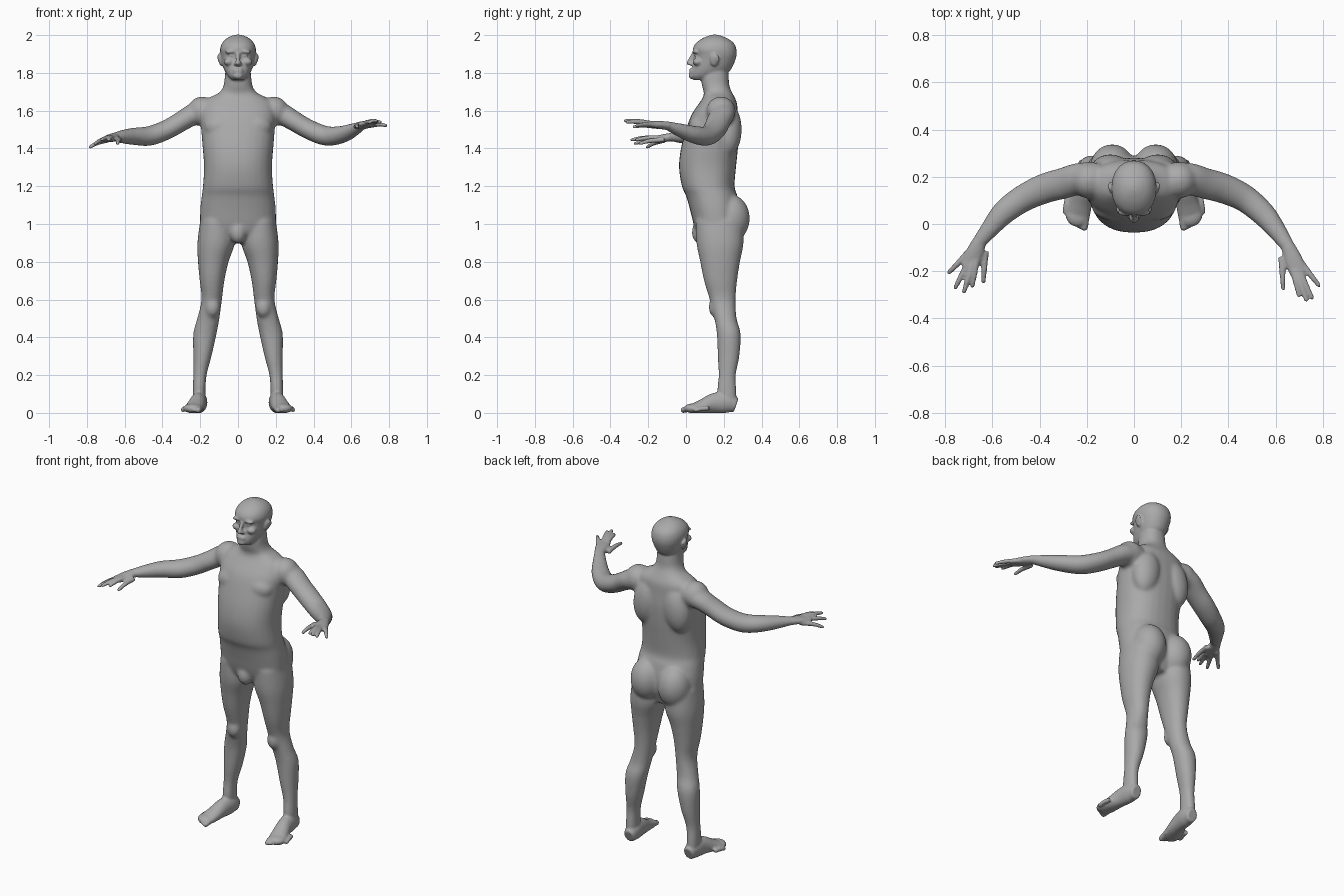
import bpy, bmesh, math
from mathutils import Vector, Matrix

if "Cube" in bpy.data.objects:
    bpy.data.objects.remove(bpy.data.objects["Cube"])

SIDES = 28


def resample(rows, steps=4):
    """Smooth curve through rows of numbers."""
    out = []
    for i in range(len(rows) - 1):
        a, b = rows[max(i - 1, 0)], rows[i]
        c, d = rows[i + 1], rows[min(i + 2, len(rows) - 1)]
        for s in range(steps):
            t = s / steps
            out.append([q + t / 2 * (r - p + t * (2 * p - 5 * q + 4 * r - s4 + t * (3 * (q - r) + s4 - p)))
                        for p, q, r, s4 in zip(a, b, c, d)])
    return out + [list(rows[-1])]


def skin_rings(bm, rings):
    loops = [[bm.verts.new(p) for p in ring] for ring in rings]
    for a, b in zip(loops, loops[1:]):
        for i in range(len(a)):
            j = (i + 1) % len(a)
            bm.faces.new((a[i], a[j], b[j], b[i]))
    bm.faces.new(loops[0][::-1])
    bm.faces.new(loops[-1])


def oval(power=2.0):
    for i in range(SIDES):
        a = 2 * math.pi * i / SIDES
        c, s = math.cos(a), math.sin(a)
        yield (math.copysign(abs(c) ** (2 / power), c),
               math.copysign(abs(s) ** (2 / power), s))


def stack(bm, rows, power=2.0, side=1):
    """Horizontal slices: height, x min, x max, y front, y back."""
    rings = []
    for z, x0, x1, y0, y1 in resample(rows):
        rings.append([(side * ((x0 + x1) / 2 + c * (x1 - x0) / 2),
                       (y0 + y1) / 2 + s * (y1 - y0) / 2, z) for c, s in oval(power)])
    skin_rings(bm, rings)


def blob(bm, centre, size, side=1, tilt=0):
    x, y, z = centre
    m = (Matrix.Translation((side * x, y, z)) @ Matrix.Rotation(side * tilt, 4, 'Y')
         @ Matrix.Diagonal((*size, 1)))
    bmesh.ops.create_uvsphere(bm, u_segments=24, v_segments=16, radius=1, matrix=m)


def tube(bm, rows, side=1):
    """Path points with a horizontal and a vertical radius, rounded at the end."""
    rows = resample(rows)
    points = [Vector((side * r[0], r[1], r[2])) for r in rows]
    rings = []
    for i, p in enumerate(points):
        t = (points[min(i + 1, len(points) - 1)] - points[max(i - 1, 0)]).normalized()
        across = t.cross(Vector((0, 0, 1))).normalized()
        up = across.cross(t)
        rings.append([p + across * c * rows[i][3] + up * s * rows[i][4] for c, s in oval()])
    skin_rings(bm, rings)
    blob(bm, points[-1], (rows[-1][3], rows[-1][3], rows[-1][4]))


def fuse(bm, voxel, smoothing):
    """Merge overlapping parts into one smooth skin."""
    bmesh.ops.recalc_face_normals(bm, faces=bm.faces)
    mesh = bpy.data.meshes.new("skin")
    bm.to_mesh(mesh)
    bm.free()
    obj = bpy.data.objects.new("human_body", mesh)
    bpy.context.collection.objects.link(obj)
    remesh = obj.modifiers.new("Fuse", 'REMESH')
    remesh.mode = 'VOXEL'
    remesh.voxel_size = voxel
    relax = obj.modifiers.new("Relax", 'SMOOTH')
    relax.iterations = smoothing
    bpy.context.view_layer.update()
    result = bpy.data.meshes.new_from_object(obj.evaluated_get(bpy.context.evaluated_depsgraph_get()))
    bpy.data.objects.remove(obj)
    return result


# Torso and neck
body = bmesh.new()
torso = [(.9, .1, .1, .25), (.95, .185, .06, .27), (1, .2, .04, .285), (1.08, .2, .02, .285),
         (1.15, .192, 0, .272), (1.2, .186, -.022, .257), (1.3, .18, -.037, .265),
         (1.4, .187, -.027, .275), (1.5, .195, 0, .28), (1.58, .2, .03, .275),
         (1.64, .185, .07, .27), (1.67, .15, .09, .258), (1.695, .1, .095, .245),
         (1.73, .077, .085, .23), (1.78, .07, .08, .226), (1.84, .065, .1, .22)]
stack(body, [(z, -w, w, f, b) for z, w, f, b in torso], 2.3)

# Legs, with the muscle masses of the trunk
leg = [(1.02, .03, .2, .05, .3), (.9, .018, .215, .055, .305), (.8, .05, .212, .075, .286),
       (.7, .072, .203, .095, .271), (.6, .085, .193, .125, .263), (.5, .098, .216, .15, .268),
       (.42, .113, .237, .163, .289), (.3, .14, .237, .168, .283), (.2, .166, .237, .172, .264),
       (.12, .172, .24, .165, .267), (.05, .172, .24, .17, .27)]
for side in (1, -1):
    stack(body, leg, 2.15, side)
    blob(body, (.092, .238, 1.03), (.095, .1, .125), side)        # buttock
    blob(body, (.09, .075, 1.515), (.09, .06, .065), side)        # chest
    blob(body, (.1, .225, 1.5), (.085, .07, .14), side, -.15)     # shoulder blade
    blob(body, (.19, .185, 1.597), (.078, .078, .078), side)      # shoulder
    blob(body, (.135, .155, .56), (.04, .035, .055), side)        # knee
blob(body, (0, .075, .955), (.045, .045, .06))                    # groin

# Arms, raised to slightly different heights
upper_arm = [(.15, .19, 1.6, .07, .065), (.23, .192, 1.583, .068, .058), (.3, .172, 1.543, .066, .053),
             (.38, .15, 1.498, .064, .052), (.47, .108, 1.466, .058, .052)]
left_arm = upper_arm + [(.55, .04, 1.474, .052, .046), (.61, -.035, 1.498, .04, .036),
                        (.652, -.095, 1.52, .031, .024)]
right_arm = upper_arm + [(.55, .05, 1.464, .052, .046), (.61, -.02, 1.462, .04, .036),
                         (.655, -.075, 1.46, .031, .024)]
tube(body, left_arm)
tube(body, right_arm, -1)

bm = bmesh.new()
bm.from_mesh(fuse(body, .009, 8))


# Hands: thumb tip first, then index to little finger
def hand(wrist, tips, side):
    wrist = Vector(wrist)
    tips = [Vector(t) for t in tips]
    middle = wrist.lerp(tips[2].lerp(tips[3], .5), .45)
    tube(bm, [(*wrist, .03, .023), (*wrist.lerp(middle, .55), .038, .02), (*middle, .037, .015)], side)
    for i, tip in enumerate(tips):
        root = wrist.lerp(tip, .3)
        if i == 0:
            root += Vector((-.02, .012, -.003))
        bend = root.lerp(tip, .55) + Vector((0, 0, .006))
        tube(bm, [(*root, .016, .014), (*bend, .0125, .012), (*tip.lerp(root, .05), .0095, .009)], side)


hand(left_arm[-1][:3], [(.632, -.28, 1.515), (.7, -.31, 1.54), (.732, -.33, 1.548),
                        (.757, -.32, 1.54), (.787, -.265, 1.522)], 1)
hand(right_arm[-1][:3], [(.638, -.25, 1.425), (.685, -.268, 1.445), (.722, -.293, 1.445),
                         (.76, -.275, 1.425), (.788, -.21, 1.405)], -1)

# Feet and toes
foot = [(.202, .265, .04, .032, .038), (.204, .215, .055, .042, .056), (.212, .15, .052, .043, .053),
        (.225, .09, .036, .048, .038), (.238, .04, .024, .052, .026)]
for side in (1, -1):
    tube(bm, foot, side)
    for i in range(5):
        r = .017 if i == 0 else .012
        x, y = .207 + .02 * i, -.012 + .004 * i * i
        tube(bm, [(x - .008, y + .07, .024, r, r), (x, y + .03, .022, r, r), (x + .004, y, .015, r, r * .9)], side)

# Head
head = [(1.762, .03, .04, .12), (1.782, .053, .023, .19), (1.81, .07, .027, .232),
        (1.84, .081, .036, .25), (1.87, .088, .043, .262), (1.895, .093, .044, .268),
        (1.925, .095, .036, .267), (1.955, .086, .05, .255), (1.98, .064, .082, .225),
        (1.995, .036, .115, .19), (2.002, .012, .14, .165)]
stack(bm, [(z, -w, w, f, b) for z, w, f, b in head], 2.15)

# Face
tube(bm, [(0, .045, 1.91, .011, .01), (0, .03, 1.88, .011, .012), (0, .016, 1.853, .014, .012)])
blob(bm, (0, .032, 1.785), (.027, .018, .018))                    # chin
for z in (1.806, 1.817):
    blob(bm, (0, .028, z), (.028, .012, .006))                    # lips
for side in (1, -1):
    blob(bm, (.011, .028, 1.847), (.011, .014, .009), side)       # nostril
    blob(bm, (.036, .05, 1.913), (.034, .017, .01), side, .12)    # brow
    blob(bm, (.034, .056, 1.891), (.017, .012, .009), side)       # eye
    blob(bm, (.048, .062, 1.858), (.028, .026, .02), side)        # cheek
    blob(bm, (.094, .15, 1.868), (.01, .022, .034), side, .2)     # ear
    blob(bm, (.102, .16, 1.874), (.006, .018, .024), side, .25)   # ear rim

mesh = fuse(bm, .0065, 2)
for v in mesh.vertices:
    v.co.z = max(v.co.z, 0)                                       # flat soles

# Plain grey skin
skin = bpy.data.materials.new("grey_skin")
skin.use_nodes = True
grey = (.4, .4, .4, 1)
skin.diffuse_color = grey
skin.node_tree.nodes["Principled BSDF"].inputs["Base Color"].default_value = grey
mesh.materials.clear()
mesh.materials.append(skin)

person = bpy.data.objects.new("human_body", mesh)
bpy.context.collection.objects.link(person)
bpy.context.view_layer.objects.active = person
person.select_set(True)
bpy.ops.object.shade_smooth_by_angle(angle=math.radians(60))
